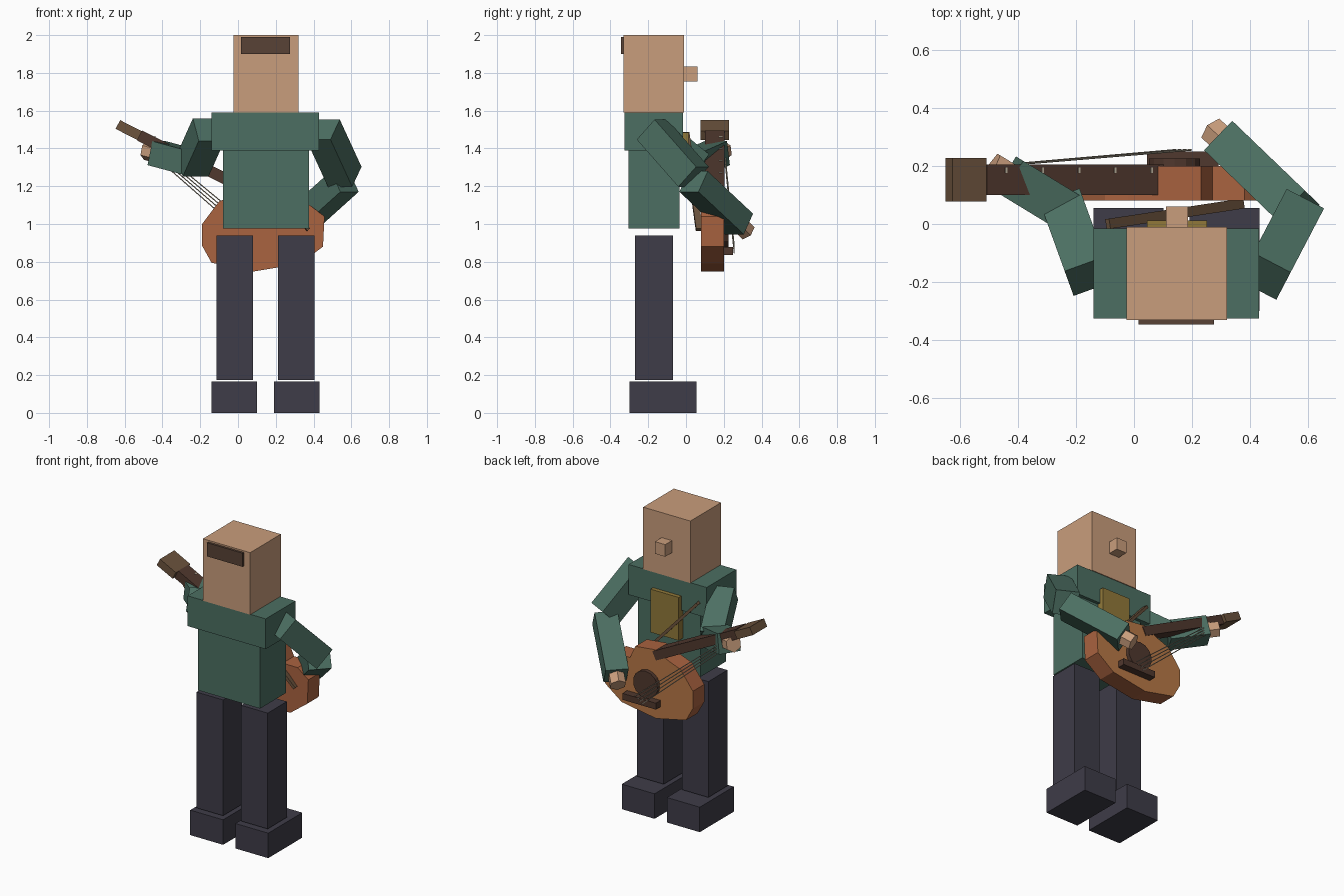
import bpy, bmesh, math
from mathutils import Vector, Matrix

cube = bpy.data.objects.get("Cube")
if cube:
    bpy.data.objects.remove(cube, do_unlink=True)


def material(name, rgb):
    lin = [((c / 255 + 0.055) / 1.055) ** 2.4 for c in rgb] + [1]
    m = bpy.data.materials.new(name)
    m.use_nodes = True
    m.diffuse_color = lin
    m.node_tree.nodes["Principled BSDF"].inputs["Base Color"].default_value = lin
    return m


SKIN = material("skin", (201, 157, 124))
GREEN = material("green_cloth", (76, 111, 98))
DARK = material("charcoal_cloth", (62, 60, 72))
HAIR = material("hair_brown", (88, 66, 54))
NECK = material("dark_wood", (80, 56, 46))
BROWN = material("brown_wood", (108, 83, 61))
ORANGE = material("orange_wood", (170, 99, 64))
TOP = material("pale_orange_wood", (184, 120, 70))
GOLD = material("gold", (145, 121, 58))
STRING = material("string_cream", (186, 176, 156))


def finish(name, bm, *mats):
    bmesh.ops.recalc_face_normals(bm, faces=bm.faces)
    me = bpy.data.meshes.new(name)
    bm.to_mesh(me)
    bm.free()
    for m in mats:
        me.materials.append(m)
    ob = bpy.data.objects.new(name, me)
    bpy.context.collection.objects.link(ob)
    return ob


def block(name, mat, x, y, z):
    """Box given by its extents along each axis."""
    bm = bmesh.new()
    bmesh.ops.create_cube(bm, size=1)
    for v in bm.verts:
        v.co = [lo + (c + 0.5) * (hi - lo) for c, (lo, hi) in zip(v.co, (x, y, z))]
    return finish(name, bm, mat)


def aim(a, b):
    """Frame at the middle of a to b, with z along it."""
    a, b = Vector(a), Vector(b)
    turn = (b - a).to_track_quat('Z', 'Y').to_matrix().to_4x4()
    return Matrix.Translation((a + b) / 2) @ turn, (b - a).length


def beam(name, mat, a, b, w, d):
    """Box running from a to b; w is its level width, d its other width."""
    frame, length = aim(a, b)
    bm = bmesh.new()
    bmesh.ops.create_cube(bm, size=1)
    bm.transform(frame @ Matrix.Diagonal((w, d, length, 1)))
    return finish(name, bm, mat)


def rod(name, mat, a, b, r, sides):
    frame, length = aim(a, b)
    bm = bmesh.new()
    bmesh.ops.create_cone(bm, cap_ends=True, segments=sides, radius1=r, radius2=r, depth=length)
    bm.transform(frame)
    return finish(name, bm, mat)


# Head
block("head", SKIN, (-0.025, 0.32), (-0.33, -0.01), (1.59, 2.0))
block("nose", SKIN, (0.11, 0.185), (-0.012, 0.06), (1.755, 1.835))
block("hair_patch", HAIR, (0.015, 0.275), (-0.345, -0.328), (1.9, 1.99))

# Torso
block("upper_torso", GREEN, (-0.14, 0.43), (-0.325, -0.015), (1.39, 1.59))
block("lower_torso", GREEN, (-0.08, 0.375), (-0.305, -0.035), (0.975, 1.39))
block("chest_plate", GOLD, (0.045, 0.252), (-0.04, 0.012), (1.2, 1.485))

# Legs and feet
mid = 0.146
for side, s in (("left", 1), ("right", -1)):
    c = mid + s * 0.163
    block(side + "_leg", DARK, (c - 0.097, c + 0.097), (-0.27, -0.07), (0.175, 0.94))
    c = mid + s * 0.165
    block(side + "_foot", DARK, (c - 0.12, c + 0.12), (-0.3, 0.055), (0, 0.165))

# Arms and hands
arms = {
    "left": ((0.45, -0.18, 1.5), (0.565, 0.04, 1.25), (0.565, 0.04, 1.225), (0.315, 0.28, 1.0)),
    "right": ((-0.155, -0.18, 1.5), (-0.24, 0.055, 1.31), (-0.225, 0.04, 1.32), (-0.43, 0.165, 1.375)),
}
for side, (shoulder, elbow, bend, wrist) in arms.items():
    beam(side + "_upper_arm", GREEN, shoulder, elbow, 0.145, 0.15)
    beam(side + "_forearm", GREEN, bend, wrist, 0.14, 0.13)
    reach = (Vector(wrist) - Vector(bend)).normalized()
    start = Vector(wrist) - reach * 0.02
    rod(side + "_hand", SKIN, start, start + reach * 0.09, 0.052, 6)

# Guitar body: outline with a cutaway, pale top on the playing side
outline = [(-0.19, 0.885), (-0.14, 0.795), (0.08, 0.748), (0.33, 0.79), (0.45, 0.88),
           (0.458, 1.04), (0.38, 1.1), (0.27, 1.1), (0.23, 1.185), (0.09, 1.2),
           (-0.02, 1.15), (-0.1, 1.12), (-0.19, 1.0)]
bm = bmesh.new()
base = bm.faces.new([bm.verts.new((x, 0.08, z)) for x, z in outline])
grown = bmesh.ops.extrude_face_region(bm, geom=[base])["geom"]
bmesh.ops.translate(bm, vec=(0, 0.12, 0), verts=[g for g in grown if isinstance(g, bmesh.types.BMVert)])
body = finish("guitar_body", bm, ORANGE, TOP)
for f in body.data.polygons:
    f.material_index = int(f.normal.y > 0.5)

# Guitar neck, headstock and fret marks
nut, heel = Vector((-0.52, 0.152, 1.468)), Vector((0.09, 0.152, 1.16))
along = (heel - nut).normalized()
across = Vector((-along.z, 0, along.x))
beam("guitar_neck", NECK, nut, heel, 0.105, 0.06)
beam("guitar_headstock", BROWN, nut - along * 0.13, nut, 0.15, 0.052)
for i in range(5):
    p = nut + along * (0.075 + i * 0.14) + across * 0.03 + Vector((0, 0.033, 0))
    beam(f"fret_mark_{i + 1}", STRING, p - along * 0.004, p + along * 0.004, 0.018, 0.006)

# Sound hole and bridge
rod("sound_hole", NECK, (0.14, 0.195, 0.965), (0.14, 0.225, 0.965), 0.09, 14)
block("bridge", NECK, (0.045, 0.29), (0.2, 0.25), (0.835, 0.877))

# Strings, fanning out toward the bridge
for i in range(4):
    k = i - 1.5
    low = Vector((0.17 + k * 0.018, 0.255, 0.865 + k * 0.012))
    high = Vector((-0.395 + k * 0.009, 0.207, 1.345 + k * 0.01))
    rod(f"string_{i + 1}", STRING, low, high, 0.0032, 5)

# Shoulder strap behind the guitar
beam("strap", BROWN, (0.372, 0.07, 0.97), (-0.09, 0.0, 1.48), 0.035, 0.018)
